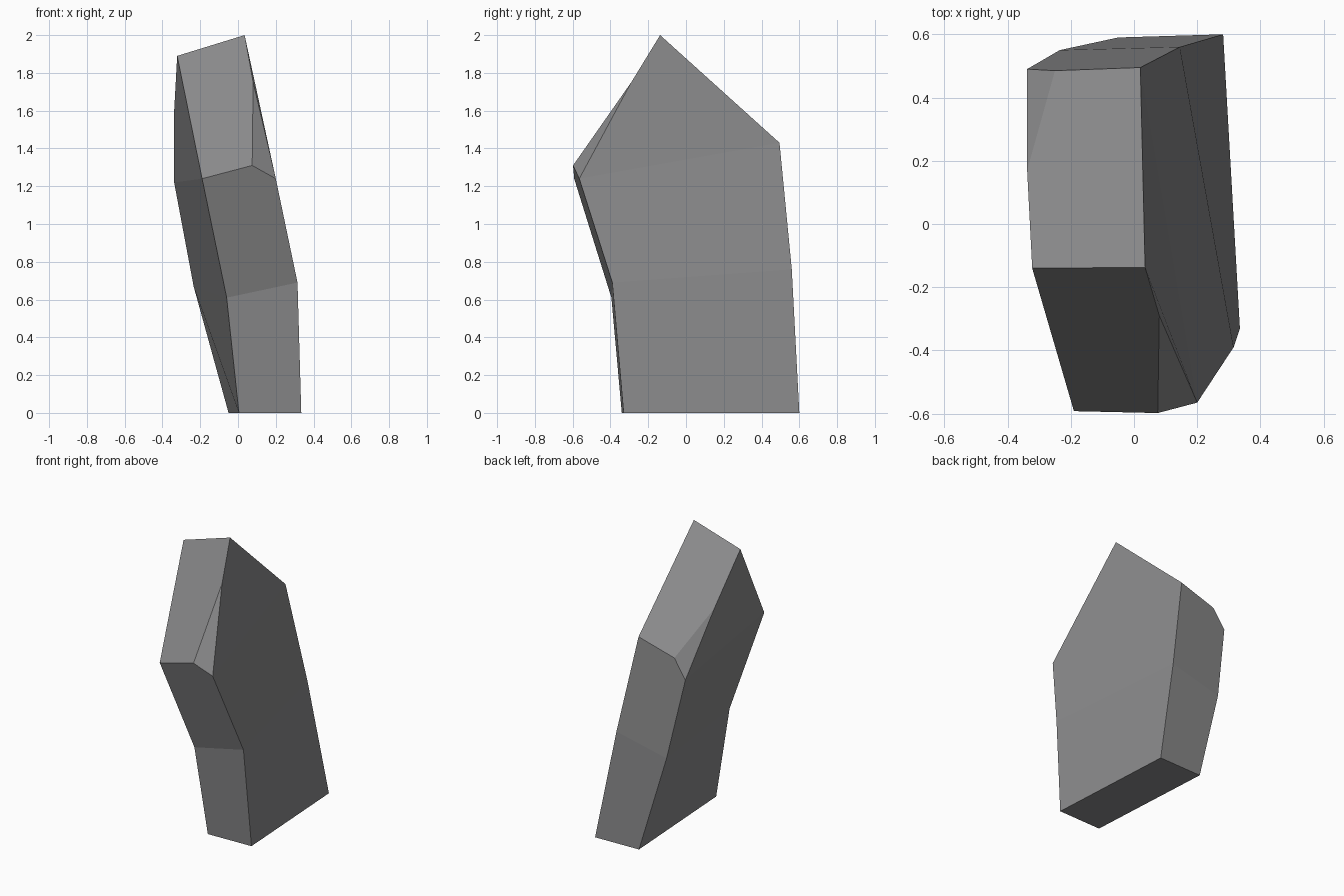
import bpy
import bmesh

if "Cube" in bpy.data.objects:
    bpy.data.objects.remove(bpy.data.objects["Cube"])

# Outlines of the two broad walls, from bottom front over the tip to bottom back
right = [(.335, -.33, 0), (.315, -.39, .69), (.20, -.565, 1.24), (.08, -.29, 1.75),
         (.035, -.137, 2), (.02, .495, 1.43), (.145, .56, .76), (.282, .6, 0)]
left = [(.005, -.34, 0), (-.06, -.395, .61), (-.19, -.592, 1.24), (-.322, -.14, 1.89),
        (-.338, .17, 1.6), (-.338, .49, 1.22), (-.235, .55, .67), (-.05, .59, 0)]

bm = bmesh.new()
R = [bm.verts.new(p) for p in right]
L = [bm.verts.new(p) for p in left]
# Extra corners where the front right and back left shoulders are chipped off
F = bm.verts.new((.075, -.598, 1.31))
B = bm.verts.new((-.25, .485, 1.35))

# Broad walls in three bands each
for W in (R, L):
    for i in range(3):
        bm.faces.new((W[i], W[i + 1], W[6 - i], W[7 - i]))

# Narrow faces running up the front, over the top, down the back, and the base
for loop in (
    (R[0], R[1], L[1], L[0]),
    (R[1], R[2], F, L[2], L[1]),
    (R[2], R[3], F),
    (F, R[3], R[4], L[3], L[2]),
    (R[4], R[5], B, L[4], L[3]),
    (B, L[5], L[4]),
    (R[5], R[6], L[6], L[5], B),
    (R[6], R[7], L[7], L[6]),
    (R[0], L[0], L[7], R[7]),
):
    bm.faces.new(loop)
bmesh.ops.recalc_face_normals(bm, faces=bm.faces)

mesh = bpy.data.meshes.new("standing_stone")
bm.to_mesh(mesh)
bm.free()

# Single flat grey
grey = bpy.data.materials.new("stone grey")
grey.diffuse_color = (.25, .25, .255, 1)
grey.use_nodes = True
grey.node_tree.nodes["Principled BSDF"].inputs["Base Color"].default_value = grey.diffuse_color
mesh.materials.append(grey)
stone = bpy.data.objects.new("standing_stone", mesh)
bpy.context.collection.objects.link(stone)
